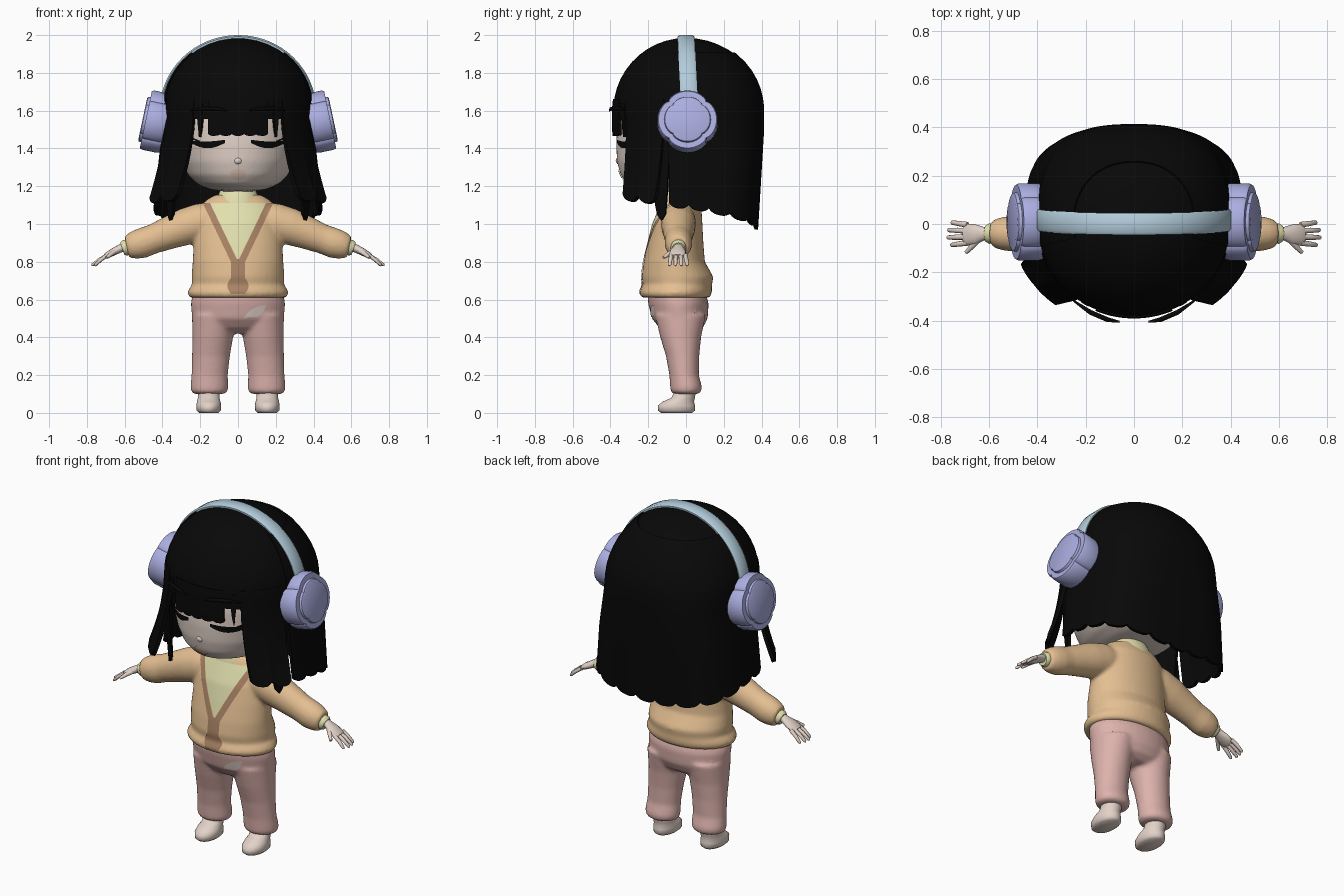
import bpy, bmesh
from math import sin, cos, pi, radians, sqrt
from mathutils import Vector
from mathutils.bvhtree import BVHTree

cube = bpy.data.objects.get("Cube")
if cube:
    bpy.data.objects.remove(cube)


def material(name, hexcode):
    rgb = [int(hexcode[i:i + 2], 16) / 255 for i in (0, 2, 4)]
    col = [c / 12.92 if c < 0.04 else ((c + 0.055) / 1.055) ** 2.4 for c in rgb] + [1]
    m = bpy.data.materials.new(name)
    m.use_nodes = True
    m.diffuse_color = col
    m.node_tree.nodes["Principled BSDF"].inputs["Base Color"].default_value = col
    return m


skin = material("skin", "E2D2C8")
black = material("hair black", "080808")
tan = material("cardigan tan", "E4BF92")
brown = material("trim brown", "A98364")
yellow = material("shirt yellow", "E2E0AE")
pink = material("trouser pink", "DDB2AC")
lilac = material("cup lilac", "ABAEE0")
blue = material("band blue", "B2CCDA")
lip = material("mouth pink", "DEC4B4")


def build(name, mat, stacks, wrap=True, caps=True, solid=0, voxel=0, angle=45):
    """Skin stacks of point rows into one smooth object."""
    bm = bmesh.new()
    for rows in stacks:
        vs = [[bm.verts.new(p) for p in row] for row in rows]
        n = len(vs[0])
        for a, b in zip(vs, vs[1:]):
            for i in range(n if wrap else n - 1):
                j = (i + 1) % n
                bm.faces.new((a[i], a[j], b[j], b[i]))
        if caps and wrap:
            bm.faces.new(vs[0])
            bm.faces.new(vs[-1])
    bmesh.ops.recalc_face_normals(bm, faces=bm.faces)
    me = bpy.data.meshes.new(name)
    bm.to_mesh(me)
    bm.free()
    ob = bpy.data.objects.new(name, me)
    bpy.context.collection.objects.link(ob)
    if solid:
        mod = ob.modifiers.new("thickness", "SOLIDIFY")
        mod.thickness, mod.offset = solid, 0
    if voxel:
        ob.modifiers.new("merge", "REMESH").voxel_size = voxel
        mod = ob.modifiers.new("soften", "SMOOTH")
        mod.iterations = 5
    if ob.modifiers:
        dg = bpy.context.evaluated_depsgraph_get()
        ob.data = bpy.data.meshes.new_from_object(ob.evaluated_get(dg))
        ob.modifiers.clear()
    ob.data.materials.clear()
    ob.data.materials.append(mat)
    ob.data.shade_smooth()
    ob.data.set_sharp_from_angle(angle=radians(angle))
    return ob


def oval(z, cx, cy, rx, ry, n=40):
    return [Vector((cx + rx * cos(2 * pi * i / n), cy + ry * sin(2 * pi * i / n), z)) for i in range(n)]


def tube(pts, n=16):
    """Rows around a path of (x, y, z, half width, half height)."""
    rows = []
    for i, p in enumerate(pts):
        d = Vector(pts[min(i + 1, len(pts) - 1)][:3]) - Vector(pts[max(i - 1, 0)][:3])
        d.normalize()
        side = Vector((0, 1, 0))
        side = (side - d * side.dot(d)).normalized()
        up = d.cross(side)
        rows.append([Vector(p[:3]) + side * p[3] * cos(2 * pi * k / n) + up * p[4] * sin(2 * pi * k / n)
                     for k in range(n)])
    return rows


def surface(ob):
    return BVHTree.FromPolygons([v.co for v in ob.data.vertices], [p.vertices for p in ob.data.polygons])


def decal(name, mat, tree, f, nu=24, nv=4, lift=0.004):
    """Thin patch laid on the front of a surface; f(u, v) gives x and z."""
    rows = []
    for j in range(nv + 1):
        row = []
        for i in range(nu + 1):
            x, z = f(i / nu, j / nv)
            hit = tree.ray_cast(Vector((x, -2, z)), Vector((0, 1, 0)))[0]
            hit = hit or tree.find_nearest(Vector((x, -0.2, z)))[0]
            row.append(hit + Vector((0, -lift, 0)))
        rows.append(row)
    return build(name, mat, [rows], wrap=False)


SIDES = ((1, "left"), (-1, "right"))

# Head, nose and neck
profile = [(1.17, .06, .08), (1.18, .14, .2), (1.21, .215, .285), (1.26, .265, .322), (1.33, .3, .34),
           (1.42, .325, .345), (1.52, .335, .34), (1.65, .32, .32), (1.78, .24, .24), (1.86, .08, .08)]
head = build("head", skin, [[oval(z, 0, -.025, rx, ry, 56) for z, rx, ry in profile]], voxel=.014)
face = surface(head)
build("nose", skin, [[oval(1.335 + .02 * cos(a * pi / 6), 0, -.353, .022 * sin(a * pi / 6) + .001,
                           .018 * sin(a * pi / 6) + .001, 16) for a in range(7)]])
build("neck", skin, [[oval(z, 0, -.03, .085, .075) for z in (1.05, 1.25)]])

# Closed eyes and small open mouth
for s, side in SIDES:
    decal(side + "_eyelashes", black, face,
          lambda u, v: (s * (.07 + .185 * u), 1.437 - .018 * sin(pi * u) + (v - .5) * .036 * sin(pi * (u * .75 + .15))))
    decal(side + "_outer_lash", black, face, lambda u, v: (s * (.2 + .07 * u), 1.43 + .03 * u + v * .01))
decal("mouth", lip, face, lambda u, v: (.042 * v * cos(2 * pi * u), 1.262 + .03 * v * sin(2 * pi * u)), lift=.006)

# Trousers: hips and both legs merged
hips = [(.63, -.05, .24, .155), (.58, -.04, .25, .16), (.5, -.033, .243, .148), (.45, -.025, .225, .115), (.42, -.02, .18, .07)]
leg = [(.52, .125, -.03, .118, .135), (.4, .134, -.028, .108, .108), (.3, .143, -.018, .1, .088),
       (.2, .15, -.01, .096, .078), (.14, .152, 0, .1, .084), (.115, .152, 0, .098, .082), (.1, .152, 0, .08, .066)]
stacks = [[oval(z, 0, cy, rx, ry) for z, cy, rx, ry in hips]]
stacks += [[oval(z, s * cx, cy, rx, ry) for z, cx, cy, rx, ry in leg] for s, _ in SIDES]
trousers = build("trousers", pink, stacks, voxel=.011)
decal("trouser_patch", skin, surface(trousers),
      lambda u, v: (.03 + .12 * u + .02 * v * sin(pi * u), .487 + .083 * sqrt(sin(pi / 2 * u)) - .045 * v * sin(pi * u)))

# Feet
foot = [(0, -.05, .05, .082), (.012, -.05, .064, .098), (.04, -.05, .066, .098), (.06, -.04, .062, .082),
        (.08, -.015, .057, .062), (.13, 0, .055, .055)]
for s, side in SIDES:
    build(side + "_foot", skin, [[oval(z, s * .155, cy, rx, ry) for z, cy, rx, ry in foot]], angle=80)

# Cardigan: body and both sleeves merged
body = [(.61, -.055, .255, .18), (.635, -.055, .268, .192), (.66, -.05, .258, .188), (.675, -.045, .243, .182),
        (.72, -.045, .246, .19), (.8, -.062, .24, .162), (.9, -.055, .235, .147), (1, -.045, .225, .132),
        (1.08, -.03, .205, .112), (1.13, -.03, .165, .09), (1.155, -.03, .12, .075)]
sleeve = [(.1, 1.03, .09), (.2, 1.01, .1), (.28, .985, .098), (.36, .955, .088), (.45, .92, .078),
          (.51, .898, .08), (.55, .887, .074), (.585, .877, .06), (.59, .876, .045)]
stacks = [[oval(z, 0, cy, rx, ry) for z, cy, rx, ry in body]]
stacks += [tube([(s * x, -.04, z, r * .92, r) for x, z, r in sleeve], 24) for s, _ in SIDES]
cardigan = build("cardigan", tan, stacks, voxel=.011)
chest = surface(cardigan)

# Shirt in the neckline, its collar, and the cardigan trim
decal("shirt_front", yellow, chest, lambda u, v: ((2 * u - 1) * .15 * v, .81 + .3 * v), nv=24, lift=.003)
build("shirt_collar", yellow, [[oval(z, 0, -.03, rx, ry) for z, rx, ry in
                               ((1.08, .13, .105), (1.13, .118, .098), (1.16, .102, .086), (1.175, .095, .078))]])
for s, side in SIDES:
    decal(side + "_neck_trim", brown, chest, lambda u, v: (s * (.148 * u + .038 * v), .8 + .31 * u), lift=.005)
decal("button_band", brown, chest,
      lambda u, v: ((2 * v - 1) * (.037 + .02 * sin(pi * max(0, 1 - u * 2.2))), .63 + .185 * u), lift=.005)

# Shirt cuffs and hands
for s, side in SIDES:
    build(side + "_shirt_cuff", yellow, [tube([(s * x, -.04, z, r, r) for x, z, r in
                                              ((.57, .883, .04), (.6, .873, .042), (.612, .869, .034))])])
    stacks = [tube([(s * x, y, z, w, h) for x, y, z, w, h in
                    ((.58, -.04, .885, .026, .024), (.62, -.04, .872, .027, .022), (.655, -.043, .855, .042, .02),
                     (.69, -.045, .836, .045, .017), (.705, -.045, .828, .035, .012))])]
    for k, reach in enumerate((.06, .075, .072, .058)):
        y = -.078 + k * .025
        fan = (k - 1.5) * .006
        stacks.append(tube([(s * .69, y, .836, .012, .011), (s * (.695 + reach / 2), y + fan / 2, .812, .011, .01),
                            (s * (.695 + reach), y + fan, .784, .009, .008),
                            (s * (.7 + reach), y + fan, .778, .003, .003)], 10))
    stacks.append(tube([(s * .64, -.06, .86, .014, .013), (s * .67, -.092, .842, .012, .012),
                        (s * .695, -.118, .822, .008, .008)], 10))
    build(side + "_hand", skin, stacks)


# Hair: cap, then hanging sheets that follow the same outline
def hair_point(phi, z, flare=.28, scale=1.0):
    e = sqrt(max(0, 1 - ((z - 1.6) / .385) ** 2)) if z > 1.6 else 1
    c, sn = cos(phi), sin(phi)
    p = 2 if c > 0 else 2.2 + min(1, max(0, (1.8 - z) * 2))
    m = scale * e * (abs(sn) ** p + abs(c) ** p) ** (-1 / p)
    drop = max(0, 1.5 - z)
    return Vector((.4 * m * sn * (1 + flare * drop), -(.385 if c > 0 else .412) * m * c * (1 - .15 * drop), z))


def hair_sheet(name, a0, a1, top, bottom, cols=40, taper=0.0, flare=.28, scale=.98, curl=0.0):
    rows = []
    for j in range(21):
        v = j / 20
        row = []
        for i in range(cols + 1):
            u = i / cols
            a = (a0 + a1) / 2 + (a1 - a0) * (u - .5) * (1 - taper * v * v)
            row.append(hair_point(radians(a), top + (bottom(u) - top) * v, flare, scale - curl * v * v))
        rows.append(row)
    return build(name, black, [rows], wrap=False, solid=.02)


def notch(u, count):
    return abs((u * count) % 1 - .5) ** 3


levels = [1.6 + .385 * cos(radians(a)) for a in (2, 8, 16, 24, 32, 40, 48, 56, 64, 72, 80, 90)] + [1.555]
build("hair_cap", black, [[[hair_point(2 * pi * i / 72, z) for i in range(72)] for z in levels]])
hair_sheet("back_hair", 76, 284, 1.9, lambda u: 1.085 - .115 * sin(pi * u) ** 2 + .18 * notch(u, 13), cols=130)
hair_sheet("fringe", -23, 23, 1.66, lambda u: 1.467 + .08 * notch(u, 5), scale=.99)
for s, side in SIDES:
    hair_sheet(side + "_fringe_strand", s * 28, s * 33, 1.64, lambda u: 1.46, 8, taper=.9)
    hair_sheet(side + "_front_lock", s * 36, s * 72, 1.66, lambda u: 1.125 + .25 * notch(u, 2) - .02 * u,
               taper=.2, flare=.15, curl=-.2)
    hair_sheet(side + "_inner_lock", s * 56, s * 76, 1.5, lambda u: 1.02 + .06 * abs(u - .5), 12,
               taper=.6, flare=.25, scale=.95, curl=.08)
    # Eyebrow tips that stand out in front of the fringe
    build(side + "_eyebrow", black, [tube([(s * x, y, z, r, r) for x, y, z, r in
                                          ((.06, -.405, 1.6, .004), (.11, -.396, 1.61, .01), (.18, -.366, 1.612, .01),
                                           (.25, -.318, 1.6, .004))], 10)])

# Headphones: band over the hair and a four-lobed cup on each side
band = []
for i in range(49):
    a = pi * (i / 48)
    mid = .02 - .02 * sin(a)
    x, z = cos(a), sin(a)
    section = [(r, w) for r, w in ((-.025, -.042), (.004, -.045), (.012, -.034), (.012, .034), (.004, .045), (-.025, .042))]
    band.append([Vector((x * (.402 + r), mid + w, 1.6 + z * (.388 + r))) for r, w in section])
build("headband", blue, [band], angle=50)

for s, side in SIDES:
    tilt = radians(12)
    out = Vector((s * cos(tilt), 0, sin(tilt)))
    up = Vector((-s * sin(tilt), 0, cos(tilt)))
    rows = []
    for t, k in ((-.06, .97), (-.045, 1), (.035, 1), (.047, .96), (.047, .77), (.06, .75), (.064, .7)):
        ring = []
        for i in range(96):
            a = 2 * pi * i / 96
            r = k * (.143 + .017 * sqrt(abs(cos(2 * a))))
            ring.append(Vector((s * .442, .008, 1.543)) + out * t + up * r * sin(a) + Vector((0, r * cos(a), 0)))
        rows.append(ring)
    build(side + "_ear_cup", lilac, [rows], angle=35)
